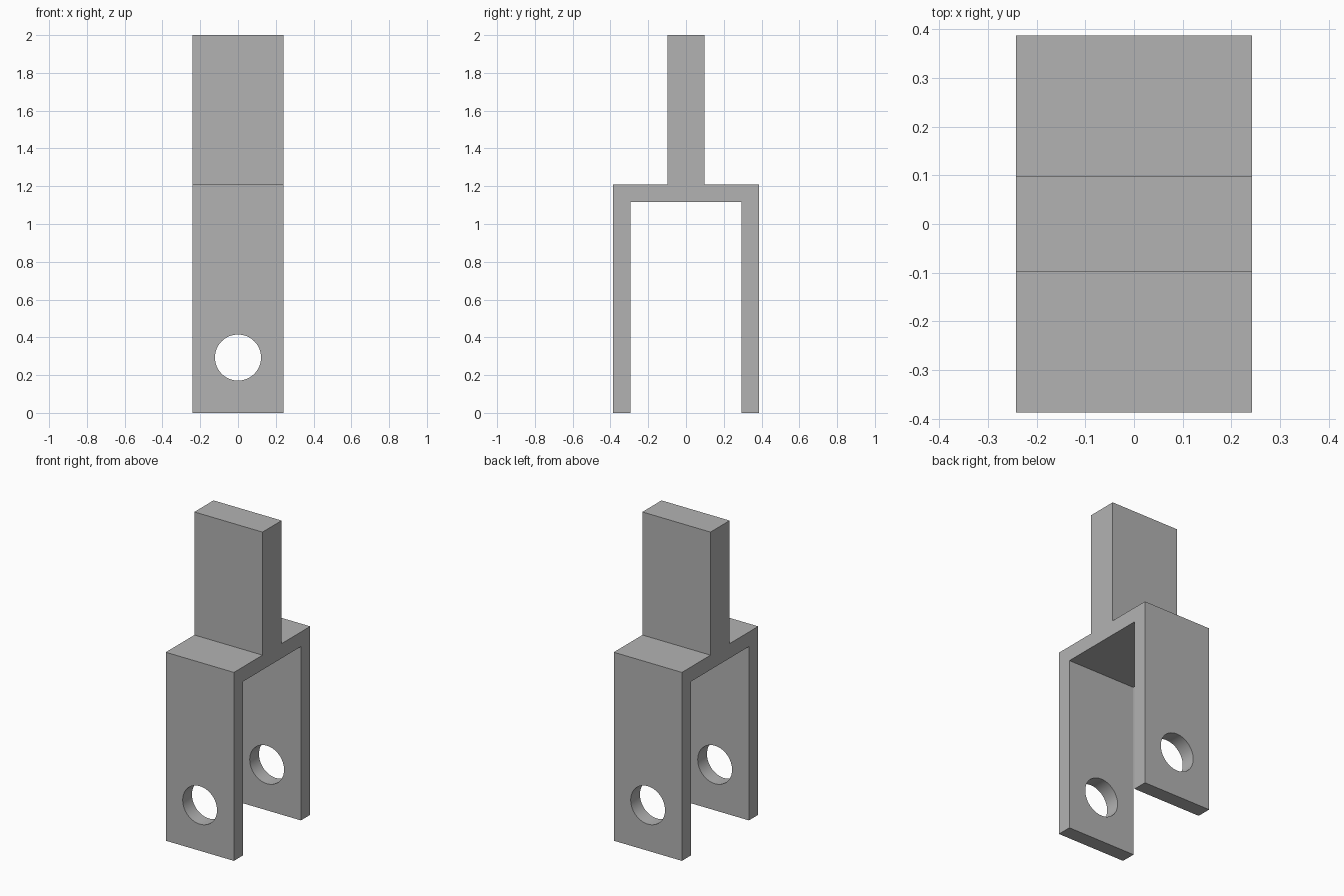
import bpy
import bmesh
from math import pi
from mathutils import Vector

cube = bpy.data.objects.get("Cube")
if cube:
    bpy.data.objects.remove(cube, do_unlink=True)

# Main dimensions
HALF_W = 0.242
FORK_Y, INNER_Y, TANG_Y = 0.387, 0.293, 0.097
TOP, SHOULDER, CEILING = 2.0, 1.21, 1.116
HOLE_Z, HOLE_R = 0.293, 0.122

grey = bpy.data.materials.new("plain_grey")
grey.use_nodes = True
colour = (0.45, 0.45, 0.45, 1)
grey.diffuse_color = colour
grey.node_tree.nodes["Principled BSDF"].inputs["Base Color"].default_value = colour


def add_object(name, bm):
    bmesh.ops.recalc_face_normals(bm, faces=bm.faces)
    mesh = bpy.data.meshes.new(name)
    bm.to_mesh(mesh)
    bm.free()
    mesh.materials.append(grey)
    obj = bpy.data.objects.new(name, mesh)
    bpy.context.collection.objects.link(obj)
    return obj


# Fork and tang: half outline mirrored in y, then extruded across the width
half = [(TANG_Y, TOP), (TANG_Y, SHOULDER), (FORK_Y, SHOULDER),
        (FORK_Y, 0), (INNER_Y, 0), (INNER_Y, CEILING)]
outline = half + [(-y, z) for y, z in reversed(half)]
bm = bmesh.new()
face = bm.faces.new([bm.verts.new((-HALF_W, y, z)) for y, z in outline])
extruded = bmesh.ops.extrude_face_region(bm, geom=[face])["geom"]
bmesh.ops.translate(bm, vec=Vector((2 * HALF_W, 0, 0)),
                    verts=[v for v in extruded if isinstance(v, bmesh.types.BMVert)])
clevis = add_object("clevis_fork", bm)

# Pin hole cutter through both arms
bpy.ops.mesh.primitive_cylinder_add(vertices=64, radius=HOLE_R, depth=1,
                                    location=(0, 0, HOLE_Z), rotation=(pi / 2, 0, 0))
cutter = bpy.context.object
cutter.name = "pin_hole_cutter"
cutter.data.materials.append(grey)
cutter.hide_render = True
cutter.display_type = 'WIRE'

hole = clevis.modifiers.new("pin_holes", 'BOOLEAN')
hole.operation = 'DIFFERENCE'
hole.solver = 'EXACT'
hole.object = cutter

# Apply the cut and smooth only the hole walls
bpy.ops.object.select_all(action='DESELECT')
clevis.select_set(True)
bpy.context.view_layer.objects.active = clevis
bpy.ops.object.modifier_apply(modifier=hole.name)
bpy.data.objects.remove(cutter, do_unlink=True)
bpy.ops.object.shade_smooth_by_angle()
